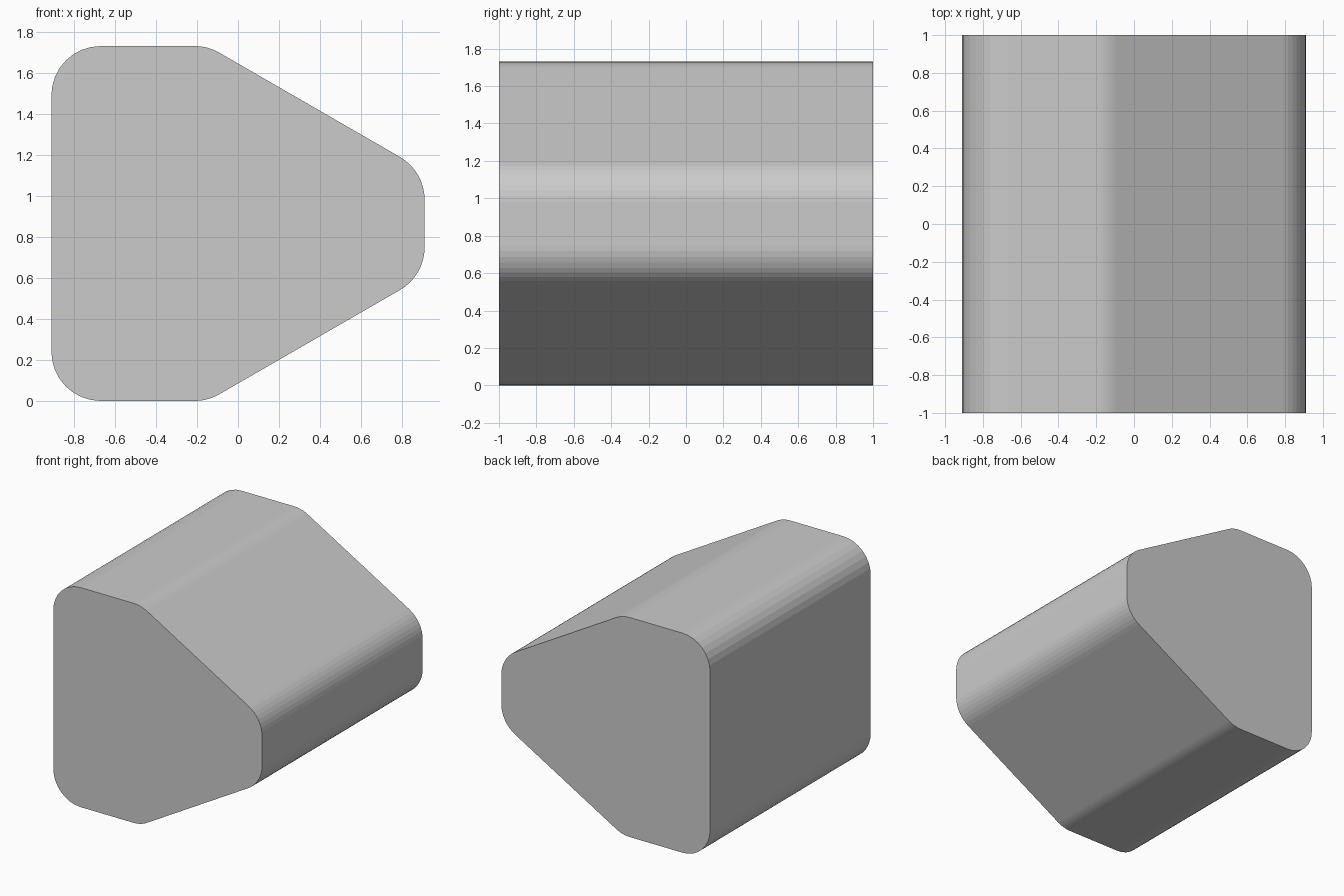
import bpy, bmesh, math
from mathutils import Vector

if "Cube" in bpy.data.objects:
    bpy.data.objects.remove(bpy.data.objects["Cube"])

H, W, R, SEG = 1.73, 0.91, 0.24, 8

# Sharp corners of the x/z outline, counter-clockwise seen from the front
corners = [Vector(p) for p in ((-W, 0), (-0.147, 0), (W, 0.61),
                               (W, H - 0.61), (-0.147, H), (-W, H))]


def rounded(points, radius, segments):
    """Replace every corner with a tangent arc."""
    out = []
    for i, p in enumerate(points):
        a = (points[i - 1] - p).normalized()
        b = (points[(i + 1) % len(points)] - p).normalized()
        half = a.angle(b) / 2
        centre = p + (a + b).normalized() * radius / math.sin(half)
        start = p + a * radius / math.tan(half) - centre
        turn = math.pi - 2 * half
        for k in range(segments + 1):
            t = turn * k / segments
            c, s = math.cos(t), math.sin(t)
            out.append(centre + Vector((start.x * c - start.y * s,
                                        start.x * s + start.y * c)))
    return out


# Rounded block: outline extruded from front to back
bm = bmesh.new()
front = bm.faces.new([bm.verts.new((p.x, -1, p.y))
                      for p in rounded(corners, R, SEG)])
ext = bmesh.ops.extrude_face_region(bm, geom=[front], use_keep_orig=True)
moved = [v for v in ext["geom"] if isinstance(v, bmesh.types.BMVert)]
bmesh.ops.translate(bm, verts=moved, vec=(0, 2, 0))
bmesh.ops.recalc_face_normals(bm, faces=bm.faces[:])
mesh = bpy.data.meshes.new("rounded_block")
bm.to_mesh(mesh)
bm.free()
block = bpy.data.objects.new("rounded_block", mesh)
bpy.context.collection.objects.link(block)
